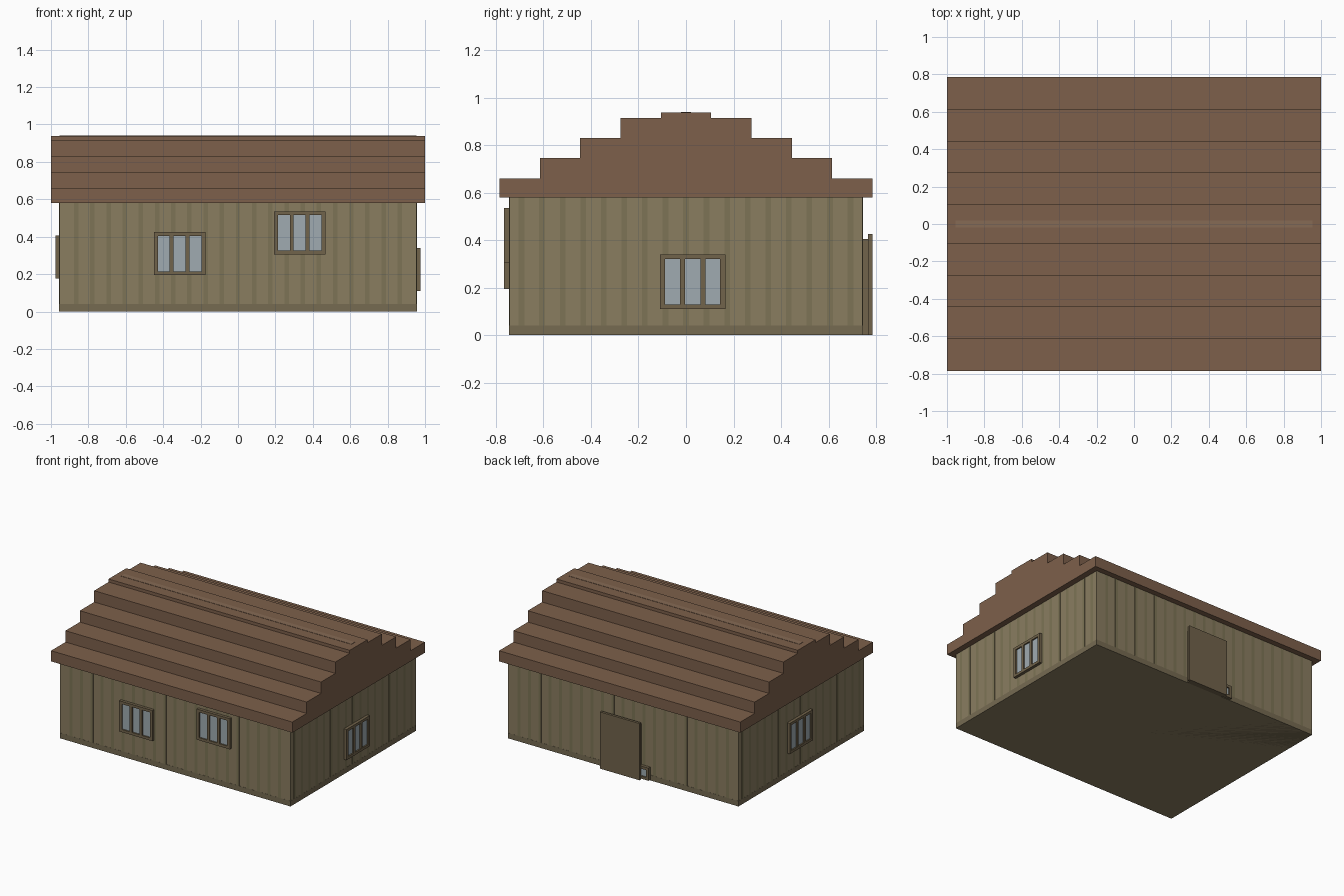
import bpy, bmesh
from mathutils import Matrix, Vector
from math import pi

if "Cube" in bpy.data.objects:
    bpy.data.objects.remove(bpy.data.objects["Cube"])


def material(name, rgb):
    m = bpy.data.materials.new(name)
    m.diffuse_color = (*rgb, 1)
    m.use_nodes = True
    m.node_tree.nodes["Principled BSDF"].inputs["Base Color"].default_value = m.diffuse_color
    return m


WALL = material("wall_wood", (0.255, 0.205, 0.118))
STRIP = material("dark_strip", (0.205, 0.175, 0.092))
BASE = material("base_wood", (0.18, 0.145, 0.083))
ROOF = material("roof_wood", (0.205, 0.117, 0.07))
RIDGE = material("ridge_wood", (0.24, 0.145, 0.09))
FRAME = material("frame_wood", (0.165, 0.125, 0.07))
GLASS = material("glass", (0.35, 0.41, 0.44))


def boxes(name, mat, spans, matrix=Matrix()):
    """One object made of boxes, each given as (x0, x1, y0, y1, z0, z1)."""
    bm = bmesh.new()
    for x0, x1, y0, y1, z0, z1 in spans:
        centre = Matrix.Translation(((x0 + x1) / 2, (y0 + y1) / 2, (z0 + z1) / 2))
        size = Matrix.Diagonal((x1 - x0, y1 - y0, z1 - z0, 1))
        bmesh.ops.create_cube(bm, size=1, matrix=matrix @ centre @ size)
    return finish(name, mat, bm)


def finish(name, mat, bm):
    mesh = bpy.data.meshes.new(name)
    bm.to_mesh(mesh)
    bm.free()
    mesh.materials.append(mat)
    ob = bpy.data.objects.new(name, mesh)
    bpy.context.collection.objects.link(ob)
    return ob


HX, HY, EAVE = 0.955, 0.743, 0.58

# walls and base band
boxes("walls", WALL, [(-HX, HX, -HY, HY, 0, EAVE)])
e = 0.001
boxes("base_band", BASE, [(-HX - e, HX + e, -HY - e, HY + e, 0, 0.04)])

# narrow darker boards along every wall
strips = []
for i in range(-10, 11):
    c = i * 0.0865
    strips.append((c - 0.012, c + 0.012, -HY - e, HY + e, 0.04, EAVE))
for i in range(-8, 9):
    c = i * 0.0865
    strips.append((-HX - e, HX + e, c - 0.012, c + 0.012, 0.04, EAVE))
boxes("wall_strips", STRIP, strips)

# stepped roof: half profile mirrored, extruded along x
half = []
for y, z0, z1 in [(0.785, 0.58, 0.66), (0.615, 0.66, 0.745), (0.445, 0.745, 0.83),
                  (0.275, 0.83, 0.915), (0.105, 0.915, 0.938)]:
    half += [(y, z0), (y, z1)]
profile = half + [(-y, z) for y, z in reversed(half)]
bm = bmesh.new()
face = bm.faces.new([bm.verts.new((-1, y, z)) for y, z in profile])
ext = bmesh.ops.extrude_face_region(bm, geom=[face])["geom"]
bmesh.ops.translate(bm, vec=(2, 0, 0),
                    verts=[v for v in ext if isinstance(v, bmesh.types.BMVert)])
bmesh.ops.recalc_face_normals(bm, faces=bm.faces)
finish("stepped_roof", ROOF, bm)
boxes("ridge_strip", RIDGE, [(-HX, HX, -0.02, 0.02, 0.93, 0.94)])


# three-pane window, modelled facing -y, then turned onto its wall
def window(name, origin, turn):
    m = Matrix.Translation(Vector(origin)) @ Matrix.Rotation(turn, 4, 'Z')
    w, h, front = 0.1375, 0.115, -0.022
    rim = 0.02
    bars = [(-w, w, front, 0, s * h - max(s, 0) * rim, s * h + max(-s, 0) * rim)
            for s in (1, -1)]
    for x0, x1 in [(-w, -0.116), (-0.053, -0.032), (0.032, 0.053), (0.116, w)]:
        bars.append((x0, x1, front, 0, -h + rim, h - rim))
    boxes(name + "_frame", FRAME, bars, m)
    boxes(name + "_glass", GLASS, [(-0.116, 0.116, -0.012, 0, -h + rim, h - rim)], m)


window("front_left_window", (-0.312, -HY, 0.31), 0)
window("front_right_window", (0.33, -HY, 0.42), 0)
window("right_window", (HX, 0.028, 0.225), pi / 2)
window("left_window", (-HX, 0.028, 0.292), -pi / 2)

# back door: frame against the wall with a taller panel in front
boxes("door_frame", FRAME, [(-0.15, 0.15, HY, 0.766, 0, 0.405)])
boxes("door_panel", FRAME, [(-0.165, 0.165, 0.766, 0.785, 0, 0.425)])

# small framed vent low beside the door
boxes("vent_frame", FRAME, [(-0.225, -0.15, HY, 0.766, 0.08, 0.1),
                            (-0.225, -0.15, HY, 0.766, 0.005, 0.025),
                            (-0.225, -0.205, HY, 0.766, 0.025, 0.08)])
boxes("vent_glass", GLASS, [(-0.205, -0.15, HY, 0.756, 0.025, 0.08)])
